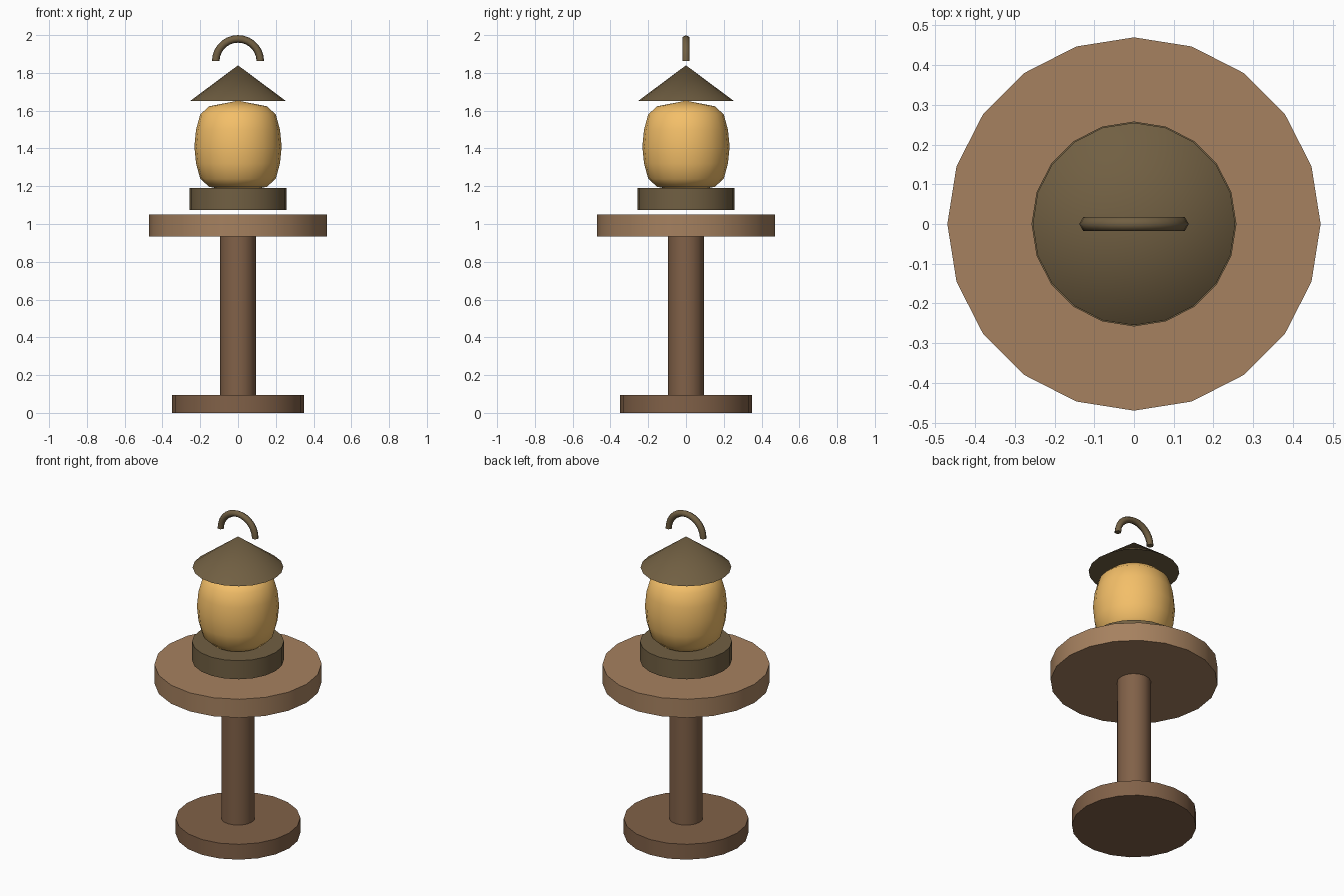
import bpy, bmesh, math

if "Cube" in bpy.data.objects:
    bpy.data.objects.remove(bpy.data.objects["Cube"])


def material(name, rgb):
    mat = bpy.data.materials.new(name)
    mat.diffuse_color = (*rgb, 1)
    mat.use_nodes = True
    mat.node_tree.nodes["Principled BSDF"].inputs["Base Color"].default_value = mat.diffuse_color
    return mat


WOOD = material("wood", (0.38, 0.22, 0.115))
DARK_WOOD = material("dark_wood", (0.22, 0.12, 0.065))
METAL = material("metal", (0.165, 0.115, 0.055))
GLOW = material("glow", (0.9, 0.52, 0.14))


def finish(name, bm, mat, angle):
    bmesh.ops.recalc_face_normals(bm, faces=bm.faces)
    mesh = bpy.data.meshes.new(name)
    bm.to_mesh(mesh)
    bm.free()
    mesh.materials.append(mat)
    ob = bpy.data.objects.new(name, mesh)
    bpy.context.collection.objects.link(ob)
    bpy.ops.object.select_all(action='DESELECT')
    ob.select_set(True)
    bpy.context.view_layer.objects.active = ob
    bpy.ops.object.shade_smooth_by_angle(angle=math.radians(angle))
    return ob


def lathe(name, profile, sides, mat, angle=40):
    """Turn (radius, z) points around z; radius 0 makes a pole."""
    bm = bmesh.new()
    rings = []
    for r, z in profile:
        n = sides if r > 0 else 1
        rings.append([bm.verts.new((r * math.cos(math.tau * i / sides),
                                    r * math.sin(math.tau * i / sides), z))
                      for i in range(n)])
    for a, b in zip(rings, rings[1:]):
        for i in range(sides):
            j = (i + 1) % sides
            quad = [a[i % len(a)], a[j % len(a)], b[j % len(b)], b[i % len(b)]]
            bm.faces.new(list(dict.fromkeys(quad)))
    for ring in (rings[0], rings[-1]):
        if len(ring) > 1:
            bm.faces.new(ring)
    return finish(name, bm, mat, angle)


# Pedestal table
lathe("table_foot", [(0.35, 0), (0.35, 0.095)], 20, DARK_WOOD)
lathe("table_column", [(0.095, 0.09), (0.095, 0.94)], 16, DARK_WOOD)
lathe("table_top", [(0.47, 0.935), (0.47, 1.05)], 20, WOOD)

# Lantern base, glowing body and conical roof
lathe("lantern_base", [(0.258, 1.075), (0.258, 1.19)], 20, METAL)
half = [(0.153, 0.213), (0.2, 0.17), (0.222, 0.09)]
mid = 1.41
body = ([(0, mid - 0.243)] + [(r, mid - h) for r, h in half] + [(0.231, mid)]
        + [(r, mid + h) for r, h in reversed(half)] + [(0, mid + 0.243)])
lathe("lantern_glass", body, 20, GLOW, 80)
lathe("lantern_roof", [(0.255, 1.65), (0, 1.84)], 20, METAL)

# Carrying handle: half ring with a six-sided section
bm = bmesh.new()
STEPS, SIDES = 14, 6
loops = []
for s in range(STEPS + 1):
    a = math.pi * s / STEPS
    loop = []
    for k in range(SIDES):
        t = math.tau * k / SIDES
        r = 0.118 + 0.02 * math.cos(t)
        loop.append(bm.verts.new((r * math.cos(a), 0.02 * math.sin(t),
                                  1.862 + r * math.sin(a))))
    loops.append(loop)
for p, q in zip(loops, loops[1:]):
    for k in range(SIDES):
        m = (k + 1) % SIDES
        bm.faces.new((p[k], p[m], q[m], q[k]))
bm.faces.new(loops[0])
bm.faces.new(loops[-1])
finish("lantern_handle", bm, METAL, 70)
